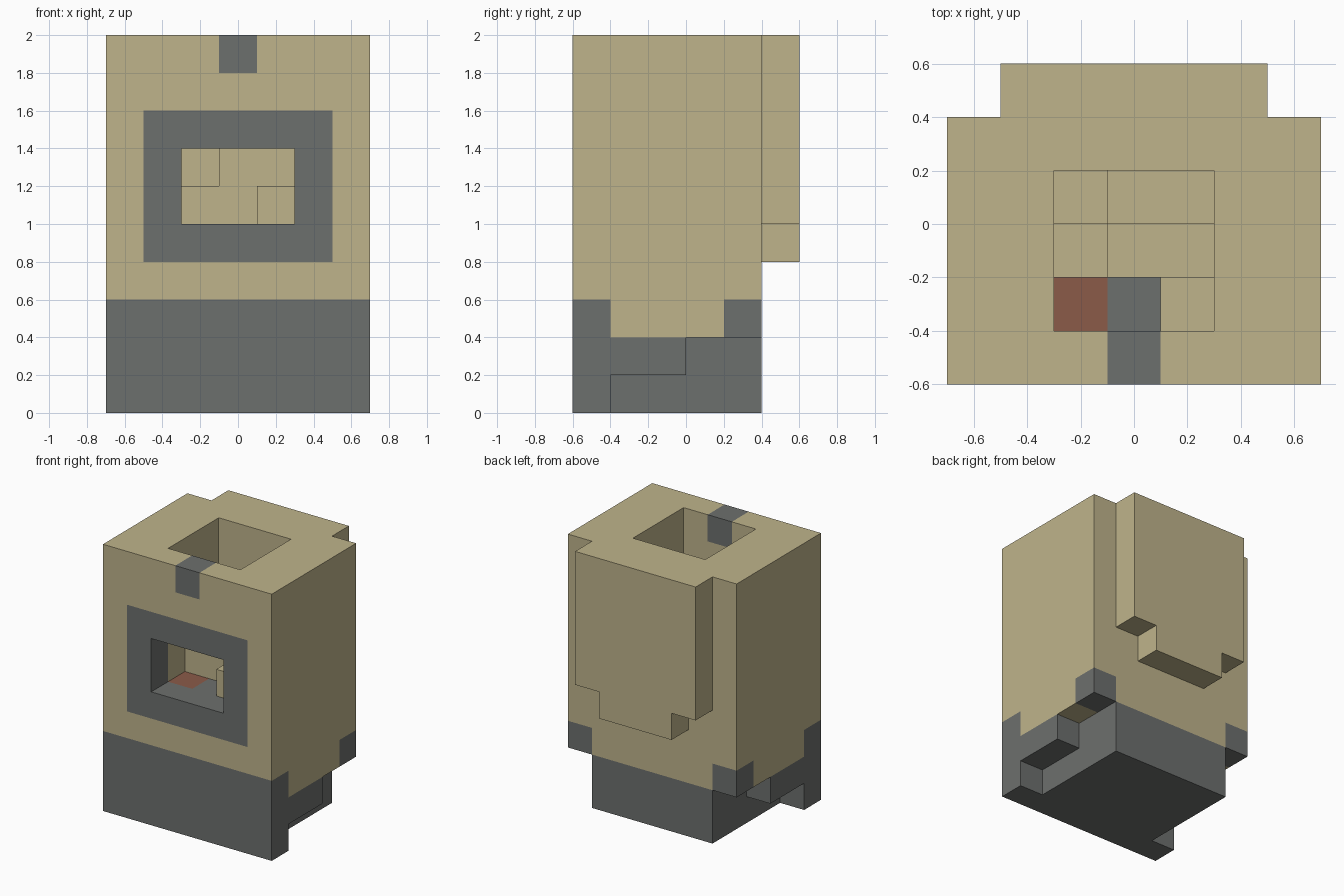
import bpy
import bmesh
from mathutils import Vector

cube = bpy.data.objects.get("Cube")
if cube:
    bpy.data.objects.remove(cube, do_unlink=True)

STEP = 0.2                              # size of one block
ORIGIN = Vector((-0.7, -0.6, 0.0))      # front, right, bottom corner


def material(name, rgb):
    mat = bpy.data.materials.new(name)
    mat.use_nodes = True
    mat.diffuse_color = (*rgb, 1)
    mat.node_tree.nodes["Principled BSDF"].inputs["Base Color"].default_value = (*rgb, 1)
    return mat


sand = material("sand stone", (0.52, 0.455, 0.26))
grey = material("dark grey stone", (0.152, 0.16, 0.155))
red = material("ember red", (0.26, 0.105, 0.066))

blocks = {}      # block position -> part name
parts = {}       # part name -> material


def cells(x, y, z):
    return [(i, j, k) for i in range(*x) for j in range(*y) for k in range(*z)]


def fill(name, mat, x, y, z, mirror=False):
    """Fill a box of blocks; later parts replace earlier ones."""
    parts[name] = mat
    for i, j, k in cells(x, y, z):
        blocks[i, j, k] = name
        if mirror:
            blocks[6 - i, j, k] = name


def carve(x, y, z):
    for c in cells(x, y, z):
        blocks.pop(c, None)


# Tower and the stepped panel on its back
fill("tower_wall", sand, (0, 7), (0, 5), (2, 10))
fill("back_panel", sand, (1, 6), (5, 6), (5, 10))
fill("back_panel", sand, (2, 5), (5, 6), (4, 5))

# Base with a full-width front and side steps
fill("front_plinth", grey, (0, 7), (0, 1), (0, 3))
fill("base", grey, (1, 6), (1, 5), (0, 2))
fill("side_step", grey, (0, 1), (1, 3), (1, 2), mirror=True)
fill("rear_corner", grey, (0, 1), (4, 5), (2, 3), mirror=True)

# Window frame and rim block
fill("window_frame", grey, (1, 6), (0, 1), (4, 8))
fill("rim_block", grey, (3, 4), (0, 1), (9, 10))

# Open shaft and window
carve((2, 5), (1, 4), (5, 10))
carve((2, 5), (0, 1), (5, 7))

# Chamber floor and the stepped pile inside
fill("ember", red, (2, 3), (1, 2), (4, 5))
fill("hearth", grey, (3, 4), (1, 2), (4, 5))
fill("inner_steps", sand, (4, 5), (1, 2), (5, 6))
fill("inner_steps", sand, (2, 3), (2, 3), (5, 6))
fill("inner_steps", sand, (3, 5), (2, 3), (5, 7))
fill("inner_steps", sand, (2, 3), (3, 4), (5, 7))
fill("inner_steps", sand, (3, 5), (3, 4), (5, 8))


def build(name, mat):
    """Make one part from its exposed block sides, merged into flat faces."""
    bm = bmesh.new()
    for cell in [c for c, part in blocks.items() if part == name]:
        for axis in range(3):
            for sign in (-1, 1):
                neighbour = list(cell)
                neighbour[axis] += sign
                if tuple(neighbour) in blocks:
                    continue
                n, u, v = Vector(), Vector(), Vector()
                n[axis] = sign / 2
                u[(axis + 1) % 3] = sign / 2
                v[(axis + 2) % 3] = 1 / 2
                mid = Vector(cell) + Vector((0.5, 0.5, 0.5)) + n
                corners = (mid - u - v, mid + u - v, mid + u + v, mid - u + v)
                bm.faces.new([bm.verts.new(ORIGIN + STEP * p) for p in corners])
    bmesh.ops.remove_doubles(bm, verts=bm.verts, dist=0.001)
    bmesh.ops.dissolve_limit(bm, angle_limit=0.01, verts=bm.verts, edges=bm.edges)
    mesh = bpy.data.meshes.new(name)
    bm.to_mesh(mesh)
    bm.free()
    mesh.materials.append(mat)
    bpy.context.collection.objects.link(bpy.data.objects.new(name, mesh))


for part_name, part_material in parts.items():
    build(part_name, part_material)
